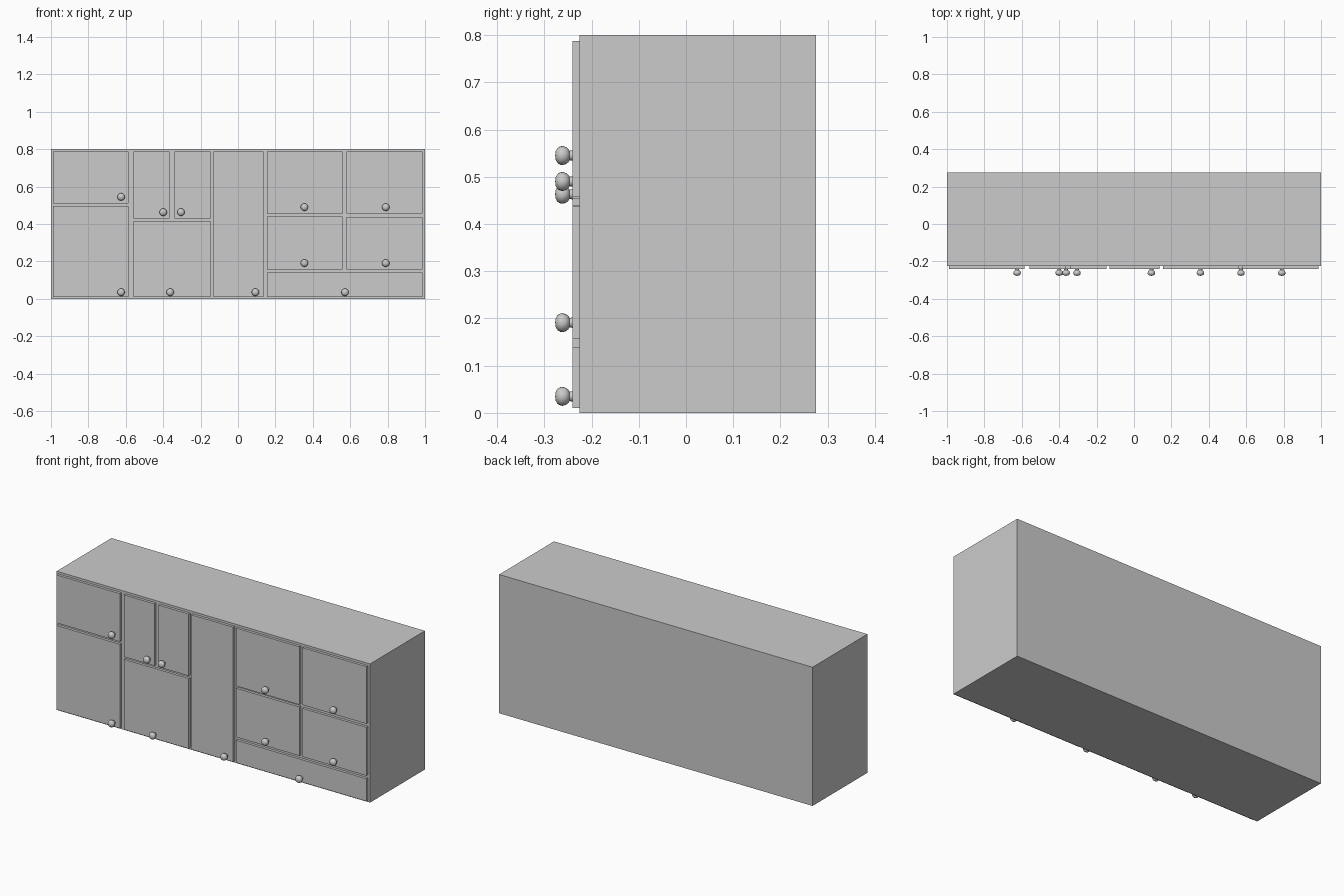
import bpy, bmesh, math
from mathutils import Matrix

if "Cube" in bpy.data.objects:
    bpy.data.objects.remove(bpy.data.objects["Cube"])

FRONT = -0.225      # front plane of the cabinet body
DOOR_FACE = -0.24   # front plane of the doors


def link(bm, name):
    mesh = bpy.data.meshes.new(name)
    bm.to_mesh(mesh)
    bm.free()
    obj = bpy.data.objects.new(name, mesh)
    bpy.context.collection.objects.link(obj)
    return obj


def box(name, x0, x1, y0, y1, z0, z1):
    bm = bmesh.new()
    size = Matrix.Diagonal((x1 - x0, y1 - y0, z1 - z0, 1))
    centre = Matrix.Translation(((x0 + x1) / 2, (y0 + y1) / 2, (z0 + z1) / 2))
    bmesh.ops.create_cube(bm, size=1, matrix=centre @ size)
    return link(bm, name)


def knob_mesh():
    # lathe profile: (radius, y) from the door outwards
    profile = [(0, -0.239), (0.011, -0.239), (0.010, -0.247), (0.014, -0.249),
               (0.018, -0.254), (0.020, -0.261), (0.0195, -0.266),
               (0.016, -0.272), (0.009, -0.276), (0, -0.277)]
    bm = bmesh.new()
    verts = [bm.verts.new((r, y, 0)) for r, y in profile]
    edges = [bm.edges.new(pair) for pair in zip(verts, verts[1:])]
    bmesh.ops.spin(bm, geom=verts + edges, cent=(0, 0, 0), axis=(0, 1, 0),
                   angle=math.tau, steps=20)
    bmesh.ops.remove_doubles(bm, verts=bm.verts, dist=1e-5)
    bmesh.ops.recalc_face_normals(bm, faces=bm.faces)
    for face in bm.faces:
        face.smooth = True
    for edge in bm.edges:
        if len(edge.link_faces) == 2 and edge.calc_face_angle() > math.radians(40):
            edge.smooth = False
    mesh = bpy.data.meshes.new("knob")
    bm.to_mesh(mesh)
    bm.free()
    return mesh


# cabinet body
box("cabinet_body", -1, 1, FRONT, 0.275, 0, 0.8)

# fronts: name, x0, x1, z0, z1, knob x, knob z
fronts = [
    ("upper_left_door", -0.99, -0.585, 0.51, 0.787, -0.625, 0.545),
    ("lower_left_door", -0.99, -0.585, 0.01, 0.495, -0.625, 0.035),
    ("small_door_left", -0.56, -0.365, 0.43, 0.787, -0.40, 0.463),
    ("small_door_right", -0.34, -0.147, 0.43, 0.787, -0.305, 0.463),
    ("lower_middle_door", -0.56, -0.147, 0.01, 0.415, -0.363, 0.035),
    ("tall_door", -0.13, 0.137, 0.01, 0.787, 0.093, 0.035),
    ("upper_right_door_a", 0.155, 0.56, 0.453, 0.787, 0.355, 0.49),
    ("upper_right_door_b", 0.58, 0.987, 0.457, 0.787, 0.79, 0.49),
    ("middle_right_door_a", 0.155, 0.56, 0.158, 0.44, 0.355, 0.191),
    ("middle_right_door_b", 0.58, 0.987, 0.158, 0.437, 0.79, 0.191),
    ("bottom_drawer", 0.155, 0.987, 0.01, 0.14, 0.572, 0.035),
]
knob = knob_mesh()
for name, x0, x1, z0, z1, kx, kz in fronts:
    box(name, x0, x1, DOOR_FACE, FRONT, z0, z1)
    handle = bpy.data.objects.new(name + "_knob", knob)
    handle.location = (kx, 0, kz)
    bpy.context.collection.objects.link(handle)
